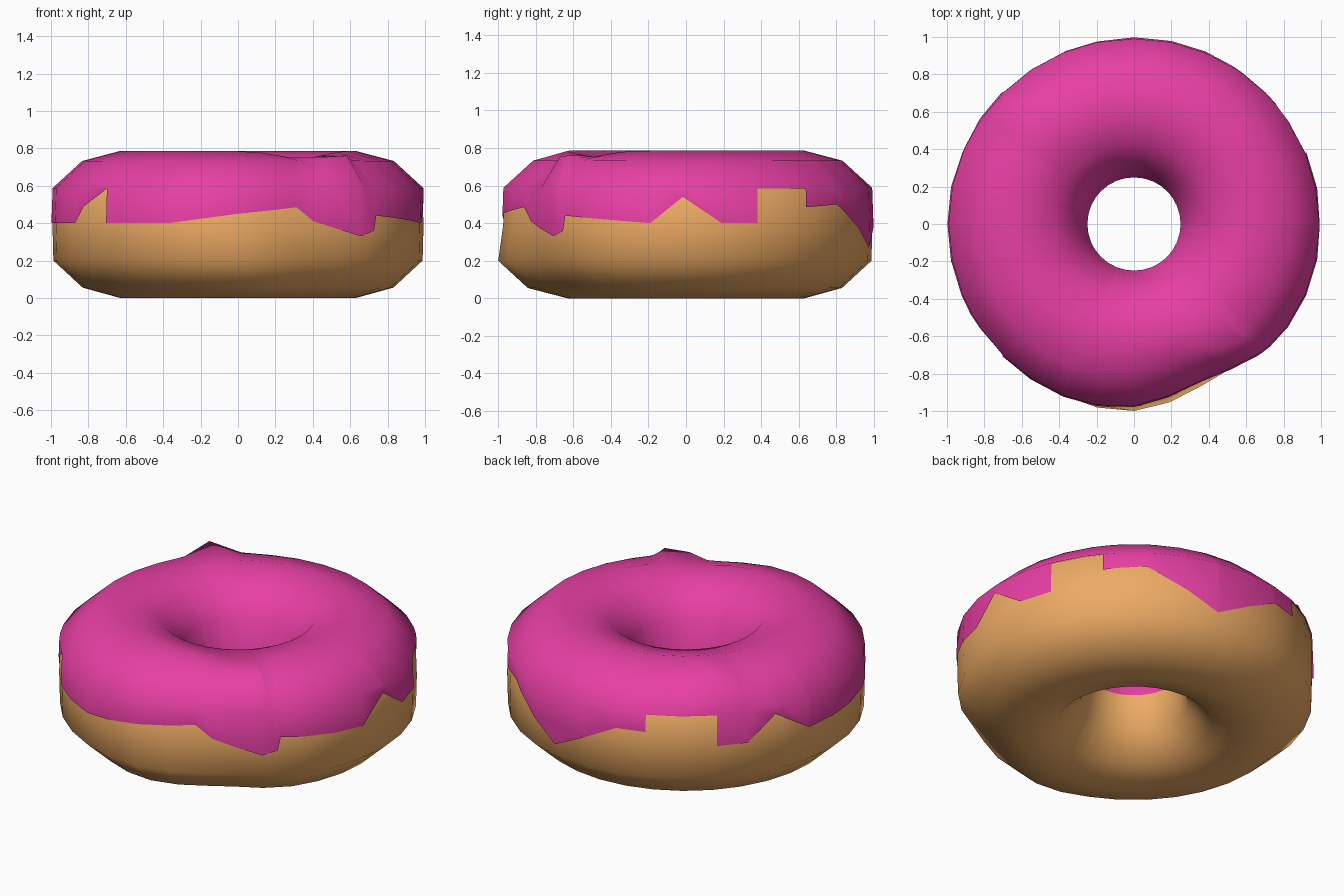
import bpy, bmesh
from math import sin, cos, radians, exp

if "Cube" in bpy.data.objects:
    bpy.data.objects.remove(bpy.data.objects["Cube"])

SEG = 32
# half ring cross-section (radius, height), inner wall over the top to the outer wall
TOP = [(.255, .39), (.30, .585), (.43, .727), (.63, .78), (.83, .727), (.985, .585), (.992, .39)]
BOTTOM = [(.987, .20), (.83, .055), (.63, 0), (.43, .055), (.30, .20)]

# outer icing edge: (azimuth in degrees, height); a repeated azimuth is a step
EDGE = [(-180, .4), (-151, .4), (-146, .49), (-135, .585), (-135, .4), (-112, .4), (-90, .45),
        (-70, .485), (-64, .41), (-47, .33), (-42, .36), (-41, .44), (-11, .4), (-1, .54),
        (11, .4), (22.5, .4), (22.5, .585), (40, .585), (40, .485), (54, .5), (58, .46),
        (78, .27), (102, .48), (112, .48), (112, .585), (135, .585), (135, .4), (145, .4),
        (155, .54), (168, .4), (180, .4)]


def bell(az, centre, width):
    return exp(-((az - centre) / width) ** 2)


def place(r, z, az):
    """Ring point, with the squashed front right side."""
    if r > .7:
        if z > .25:
            r -= .08 * bell(az, -66, 20)
        else:
            r -= .06 * bell(az, -60, 17) - .018 * bell(az, -95, 12)
    elif r > .6 and z > .7:
        z -= .04 * bell(az, -57, 18)
    return (r * cos(radians(az)), r * sin(radians(az)), z)


def finish(name, bm, color):
    bmesh.ops.remove_doubles(bm, verts=bm.verts, dist=.0005)
    bmesh.ops.recalc_face_normals(bm, faces=bm.faces)
    me = bpy.data.meshes.new(name)
    bm.to_mesh(me)
    bm.free()
    ob = bpy.data.objects.new(name, me)
    bpy.context.collection.objects.link(ob)
    mat = bpy.data.materials.new(name + "_color")
    mat.diffuse_color = color
    mat.use_nodes = True
    mat.node_tree.nodes["Principled BSDF"].inputs["Base Color"].default_value = mat.diffuse_color
    me.materials.append(mat)
    bpy.ops.object.select_all(action='DESELECT')
    ob.select_set(True)
    bpy.context.view_layer.objects.active = ob
    bpy.ops.object.shade_smooth()
    return ob


def skin(bm, a, b, closed):
    """Quads between two columns of points."""
    n = len(a)
    va, vb = [bm.verts.new(p) for p in a], [bm.verts.new(p) for p in b]
    for i in range(n if closed else n - 1):
        j = (i + 1) % n
        bm.faces.new((va[i], vb[i], vb[j], va[j]))


# dough ring
bm = bmesh.new()
cols = [[place(r, z, -180 + k * 360 / SEG) for r, z in TOP + BOTTOM] for k in range(SEG + 1)]
for a, b in zip(cols, cols[1:]):
    skin(bm, a, b, True)
finish("dough_ring", bm, (.85, .41, .13, 1))


# icing shell
def icing_column(az, edge):
    pts = []
    for i, (r, z) in enumerate(TOP[:6]):
        r += .006 * (r - .62) / .37
        z += .006 * (z - .39) / .39
        if i == 4:      # two raised lumps on the shoulder
            k = bell(az, -51, 6) + bell(az, 135, 7)
            r += .08 * k
            z += .045 * k
        pts.append(place(r, z, az))
    mid = max(edge, .39)
    pts.append(place(.998 - .007 * (mid - .39) / .195, mid, az))
    low = min(edge, .389)
    pts.append(place(.998 - .005 * (.39 - low) / .19, low, az))
    if edge > .39:
        pts[-1] = pts[-2]
    return pts


bm = bmesh.new()
grid = [-180 + k * 360 / SEG for k in range(SEG + 1)]
for (a0, z0), (a1, z1) in zip(EDGE, EDGE[1:]):
    if a0 == a1:
        continue
    azs = [a0] + [g for g in grid if a0 + .3 < g < a1 - .3] + [a1]
    cols = [icing_column(a, z0 + (z1 - z0) * (a - a0) / (a1 - a0)) for a in azs]
    for a, b in zip(cols, cols[1:]):
        skin(bm, a, b, False)
finish("pink_icing", bm, (.80, .05, .37, 1))
